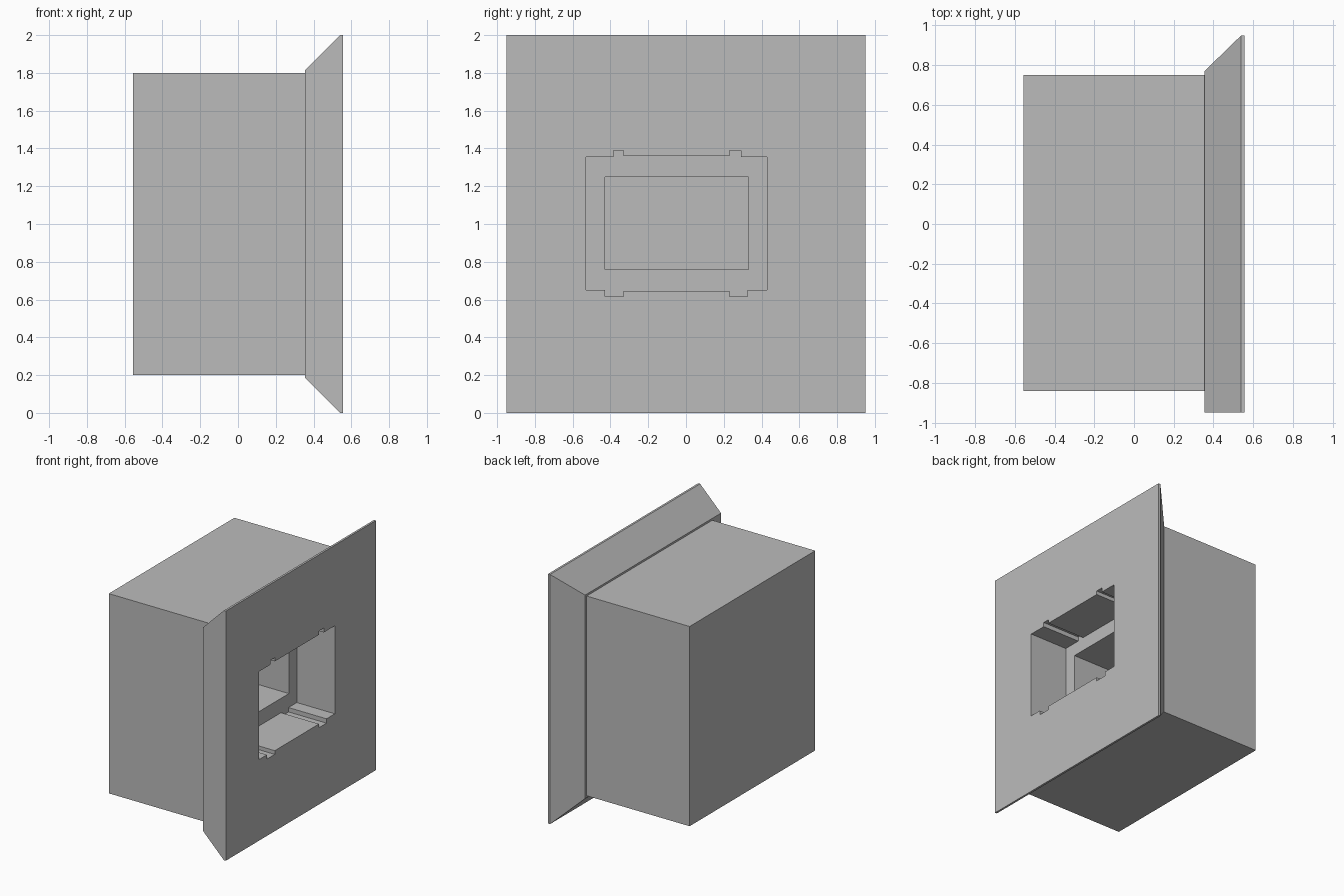
import bpy
import bmesh

cube = bpy.data.objects.get("Cube")
if cube:
    bpy.data.objects.remove(cube, do_unlink=True)

grey = bpy.data.materials.new("plain grey")
grey.use_nodes = True
grey.diffuse_color = (0.5, 0.5, 0.5, 1)
grey.node_tree.nodes["Principled BSDF"].inputs["Base Color"].default_value = (0.5, 0.5, 0.5, 1)


def loft(name, sections):
    """Skin a row of (x, yz outline) sections into a closed solid."""
    bm = bmesh.new()
    rings = [[bm.verts.new((x, y, z)) for y, z in outline] for x, outline in sections]
    for a, b in zip(rings, rings[1:]):
        for i in range(len(a)):
            j = (i + 1) % len(a)
            bm.faces.new((a[i], a[j], b[j], b[i]))
    bm.faces.new(rings[0])
    bm.faces.new(rings[-1])
    bmesh.ops.recalc_face_normals(bm, faces=bm.faces)
    mesh = bpy.data.meshes.new(name)
    bm.to_mesh(mesh)
    bm.free()
    mesh.materials.append(grey)
    obj = bpy.data.objects.new(name, mesh)
    bpy.context.collection.objects.link(obj)
    return obj


def rect(y0, y1, z0, z1):
    return [(y0, z0), (y1, z0), (y1, z1), (y0, z1)]


# Main box, and the flange that flares on three sides and is flush at the front
BACK, JOIN, RIM, FACE = -0.557, 0.355, 0.54, 0.557
body = loft("box_body", [(x, rect(-0.84, 0.75, 0.2, 1.8)) for x in (BACK, JOIN)])
wide = rect(-0.95, 0.95, 0, 2)
flange = loft("flared_flange", [(JOIN, rect(-0.95, 0.77, 0.185, 1.815)),
                                (RIM, wide), (FACE, wide)])

# Recess outline with two narrow notches above and two wider ones below
recess = [(-0.53, 0.65), (-0.43, 0.65), (-0.43, 0.615), (-0.33, 0.615), (-0.33, 0.645),
          (0.23, 0.645), (0.23, 0.615), (0.325, 0.615), (0.325, 0.65), (0.43, 0.65),
          (0.43, 1.355), (0.29, 1.355), (0.29, 1.39), (0.23, 1.39), (0.23, 1.36),
          (-0.33, 1.36), (-0.33, 1.39), (-0.385, 1.39), (-0.385, 1.355), (-0.53, 1.355)]
cutters = [loft("recess_cutter", [(0.22, recess), (0.7, recess)]),
           loft("cavity_cutter", [(x, rect(-0.43, 0.33, 0.76, 1.25)) for x in (-0.45, 0.3)])]


def cut(obj, tools):
    for tool in tools:
        mod = obj.modifiers.new(tool.name, 'BOOLEAN')
        mod.operation = 'DIFFERENCE'
        mod.solver = 'EXACT'
        mod.object = tool
    bpy.context.view_layer.update()
    graph = bpy.context.evaluated_depsgraph_get()
    mesh = bpy.data.meshes.new_from_object(obj.evaluated_get(graph))
    obj.modifiers.clear()
    obj.data = mesh


# The stepped opening passes through the flange into the box
cut(body, cutters)
cut(flange, cutters[:1])
for tool in cutters:
    bpy.data.objects.remove(tool, do_unlink=True)
